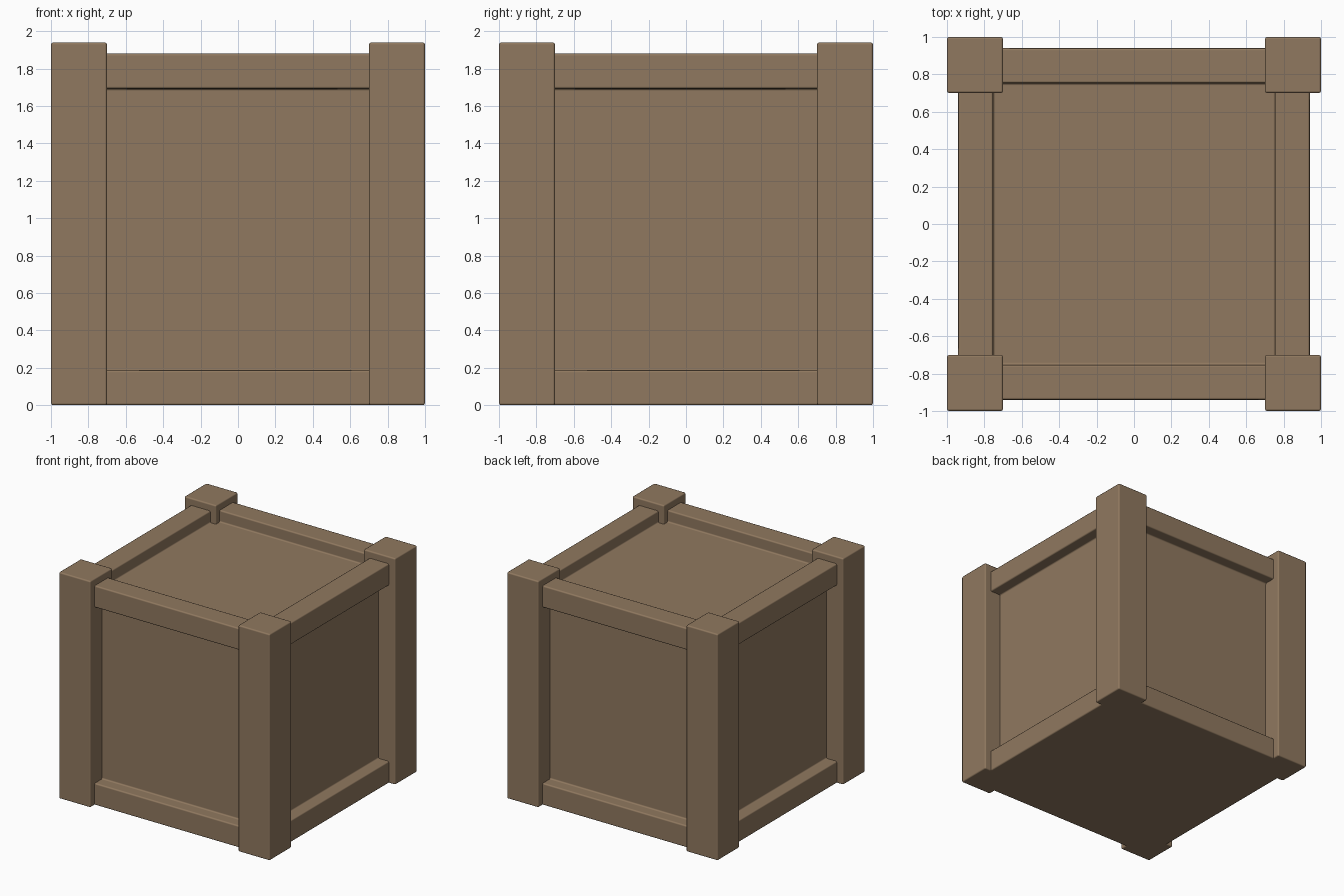
import bpy, bmesh, math
from mathutils import Vector

if "Cube" in bpy.data.objects:
    bpy.data.objects.remove(bpy.data.objects["Cube"])

wood = bpy.data.materials.new("wood")
wood.diffuse_color = (0.28, 0.19, 0.115, 1)
wood.use_nodes = True
wood.node_tree.nodes["Principled BSDF"].inputs["Base Color"].default_value = wood.diffuse_color


def box(name, lo, hi, panel_inset=0, panel_depth=0, bevel=0.012):
    """Bevelled box; optionally sinks a panel into every face but the bottom."""
    lo, hi = Vector(lo), Vector(hi)
    bm = bmesh.new()
    bmesh.ops.create_cube(bm, size=1)
    for v in bm.verts:
        v.co = (lo + hi) / 2 + v.co * (hi - lo)
    bm.normal_update()
    if panel_inset:
        sides = [f for f in bm.faces if f.normal.z > -0.5]
        bmesh.ops.inset_individual(bm, faces=sides, thickness=panel_inset)
        for f in sides:
            n = f.normal.copy()
            moved = bmesh.ops.extrude_face_region(bm, geom=[f])["geom"]
            bmesh.ops.translate(bm, vec=-n * panel_depth,
                                verts=[g for g in moved if isinstance(g, bmesh.types.BMVert)])
            bm.faces.remove(f) if f.is_valid else None
    bmesh.ops.recalc_face_normals(bm, faces=bm.faces)
    mesh = bpy.data.meshes.new(name)
    bm.to_mesh(mesh)
    bm.free()
    mesh.materials.append(wood)
    obj = bpy.data.objects.new(name, mesh)
    bpy.context.collection.objects.link(obj)
    # Softened edges
    mod = obj.modifiers.new("soft_edges", "BEVEL")
    mod.width = bevel
    mod.segments = 2
    mod.limit_method = "ANGLE"
    mod.harden_normals = True
    for p in mesh.polygons:
        p.use_smooth = True
    return obj


# Crate body with sunken panels on four sides and the lid
box("crate_body", (-0.94, -0.94, 0), (0.94, 0.94, 1.88), 0.265, 0.10)

# Four corner posts
for sx, side in ((-1, "left"), (1, "right")):
    for sy, end in ((-1, "front"), (1, "back")):
        x, y = sorted((sx * 0.7, sx)), sorted((sy * 0.7, sy))
        box(f"{end}_{side}_post", (x[0], y[0], 0), (x[1], y[1], 1.94))
